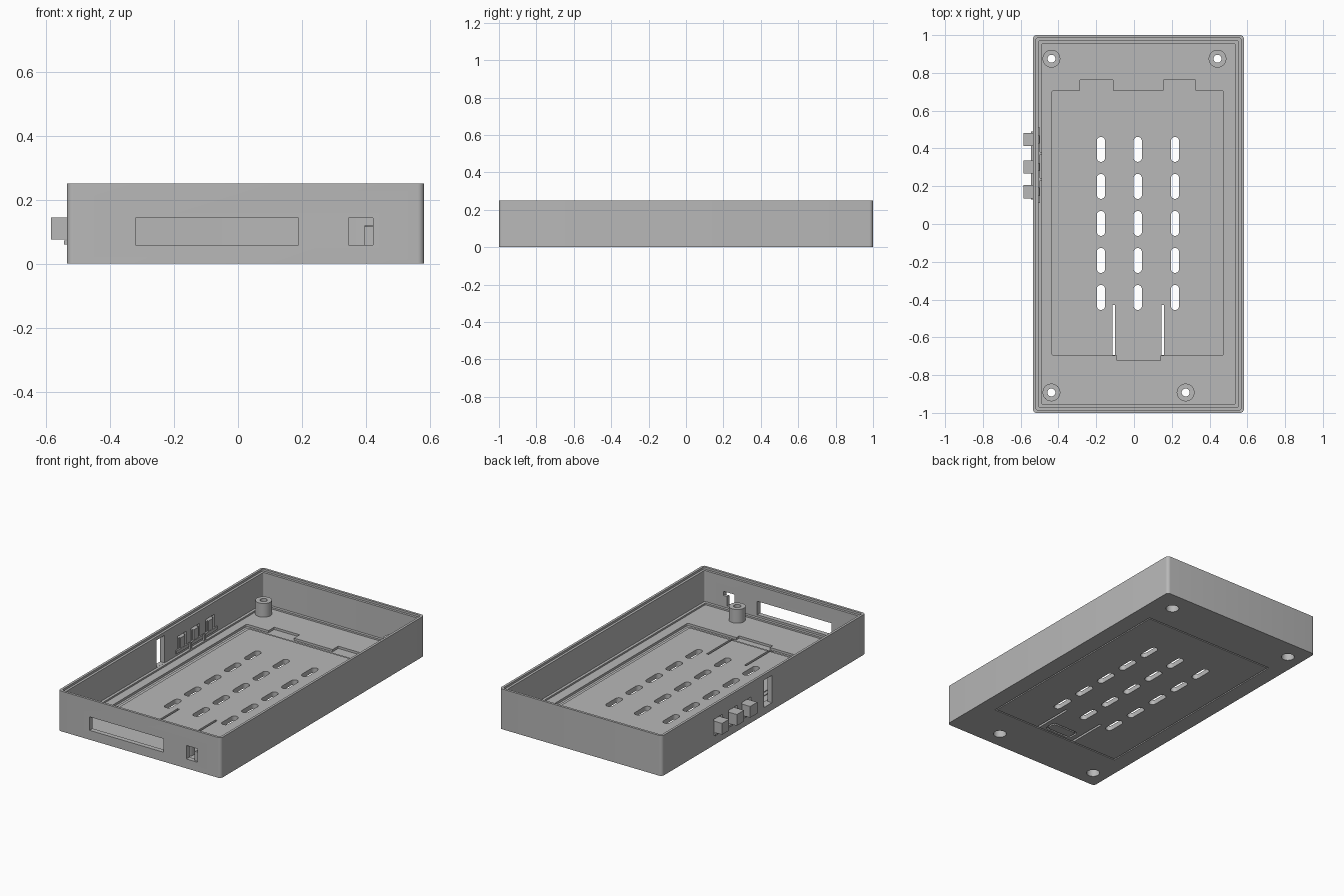
import bpy, bmesh, math

if "Cube" in bpy.data.objects:
    bpy.data.objects.remove(bpy.data.objects["Cube"])

grey = bpy.data.materials.new("plain_grey")
grey.use_nodes = True
grey.diffuse_color = (0.48, 0.48, 0.48, 1)
grey.node_tree.nodes["Principled BSDF"].inputs["Base Color"].default_value = grey.diffuse_color


def block(name, x, y, z, r=0.0, steps=6):
    """Upright block between the given ranges, with rounded vertical corners."""
    corners = [(x[1] - r, y[1] - r), (x[0] + r, y[1] - r),
               (x[0] + r, y[0] + r), (x[1] - r, y[0] + r)]
    outline = []
    for i, (cx, cy) in enumerate(corners):
        for s in range(steps + 1 if r else 1):
            a = math.pi / 2 * (i + s / steps)
            outline.append((cx + r * math.cos(a), cy + r * math.sin(a), z[0]))
    bm = bmesh.new()
    base = bm.faces.new([bm.verts.new(p) for p in outline])
    side = bmesh.ops.extrude_face_region(bm, geom=[base])["geom"]
    bmesh.ops.translate(bm, vec=(0, 0, z[1] - z[0]),
                        verts=[v for v in side if isinstance(v, bmesh.types.BMVert)])
    bmesh.ops.remove_doubles(bm, verts=bm.verts, dist=1e-5)
    bmesh.ops.recalc_face_normals(bm, faces=bm.faces)
    mesh = bpy.data.meshes.new(name)
    bm.to_mesh(mesh)
    bm.free()
    mesh.materials.append(grey)
    ob = bpy.data.objects.new(name, mesh)
    bpy.context.scene.collection.objects.link(ob)
    return ob


def disc(name, cx, cy, r, z):
    return block(name, (cx - r, cx + r), (cy - r, cy + r), z, r, 8)


def cut(target, *shape, keep=False):
    """Subtract a block from the target."""
    cutter = block("cutter", *shape)
    mod = target.modifiers.new("cut", "BOOLEAN")
    mod.operation, mod.solver, mod.object = "DIFFERENCE", "EXACT", cutter
    deps = bpy.context.evaluated_depsgraph_get()
    result = bpy.data.meshes.new_from_object(target.evaluated_get(deps))
    target.modifiers.clear()
    target.data = result
    bpy.data.objects.remove(cutter)


def cut_disc(target, cx, cy, r, z):
    cut(target, (cx - r, cx + r), (cy - r, cy + r), z, r, 8)


X0, X1, H = -0.535, 0.582, 0.25
FLOOR, SUNK = 0.035, 0.021


def inset(d):
    return (X0 + d, X1 - d), (-1 + d, 1 - d)


# Tray with wall, stepped rim and ledge around the floor
tray = block("case_tray", *inset(0), (0, H), 0.02)
cut(tray, *inset(0.047), (FLOOR, 0.3), 0.005)
cut(tray, *inset(0.03), (0.045, 0.3), 0.008)
cut(tray, *inset(0.015), (0.237, 0.3), 0.012)

# Sunk battery hatch, its two hinge pockets and latch pocket
hx, hy = (-0.435, 0.475), (-0.695, 0.707)
cut(tray, hx, hy, (SUNK, 0.1), 0.012)
for x in ((-0.285, -0.11), (0.155, 0.325)):
    cut(tray, x, (0.69, 0.762), (SUNK, 0.1))
cut(tray, (-0.09, 0.14), (-0.722, -0.68), (SUNK, 0.1))

# Seam of the hatch on the underside
g = 0.008
for x in ((hx[0], hx[0] + g), (hx[1] - g, hx[1])):
    cut(tray, x, hy, (-0.1, g))
for y in ((hy[0], hy[0] + g), (hy[1] - g, hy[1])):
    cut(tray, hx, y, (-0.1, g))

# Raised inner panel of the hatch, in two steps
panel = block("hatch_panel", (-0.418, 0.458), (-0.678, 0.69), (0.018, 0.025), 0.01)
panel_top = block("hatch_panel_top", (-0.395, 0.437), (-0.66, 0.672), (0.018, 0.03), 0.008)
floor_parts = (tray, panel, panel_top)

# Vent slots and latch slits through the floor
for part in floor_parts:
    for cx in (-0.175, 0.02, 0.217):
        for row in range(5):
            cy = 0.395 - 0.196 * row
            cut(part, (cx - 0.022, cx + 0.022), (cy - 0.066, cy + 0.066), (-0.1, 0.1), 0.0215)
    for cx in (-0.108, 0.153):
        cut(part, (cx - 0.007, cx + 0.007), (-0.694, -0.43), (-0.1, 0.1))

# Finger grip groove on the underside of the latch
grip = ((-0.07, 0.115), (-0.672, -0.59), (-0.1, 0.01), 0.025)
cut(tray, *grip)
block("latch_grip", (-0.06, 0.105), (-0.662, -0.6), (0, 0.015), 0.02)

# Screw posts with bored holes and counterbores below
posts = []
for cx, cy in ((-0.437, 0.875), (0.442, 0.875), (-0.437, -0.892), (0.273, -0.892)):
    post = disc("screw_post", cx, cy, 0.047, (0.03, 0.12))
    posts.append(post)
    for part in (tray, post):
        cut_disc(part, cx, cy, 0.021, (-0.1, 0.2))
        cut_disc(part, cx, cy, 0.038, (-0.1, 0.045))

# Front openings for the display and the connector
cut(tray, (-0.32, 0.19), (-1.1, -0.94), (0.058, 0.142))
cut(tray, (0.345, 0.422), (-1.1, -0.94), (0.058, 0.142))
block("connector_stop", (0.396, 0.424), (-0.99, -0.97), (0.056, 0.116))

# Tall switch opening in the side wall
cut(tray, (-0.6, -0.495), (-0.08, 0.0), (0.046, 0.216))

# Push buttons in wall openings, with their inner tabs
for cy in (0.447, 0.302, 0.171):
    cut(tray, (-0.6, -0.495), (cy - 0.043, cy + 0.043), (0.067, 0.16))
    block("push_button", (-0.585, -0.508), (cy - 0.035, cy + 0.035), (0.075, 0.145))
    block("button_tab", (-0.512, -0.5), (cy - 0.022, cy + 0.022), (0.07, 0.145))

# Carrier bar joining the buttons, with two pegs and an outer lip
block("button_carrier", (-0.523, -0.498), (0.11, 0.51), (0.06, 0.08))
block("button_lip", (-0.545, -0.53), (0.13, 0.49), (0.06, 0.073))
for cy in (0.375, 0.237):
    block("carrier_peg", (-0.5, -0.488), (cy - 0.007, cy + 0.007), (0.04, 0.085))

# Smooth rounded corners, keep edges sharp
for ob in bpy.context.scene.collection.objects:
    if ob.type == "MESH" and grey.name in ob.data.materials:
        ob.data.shade_smooth()
        ob.data.set_sharp_from_angle(angle=math.radians(30))
